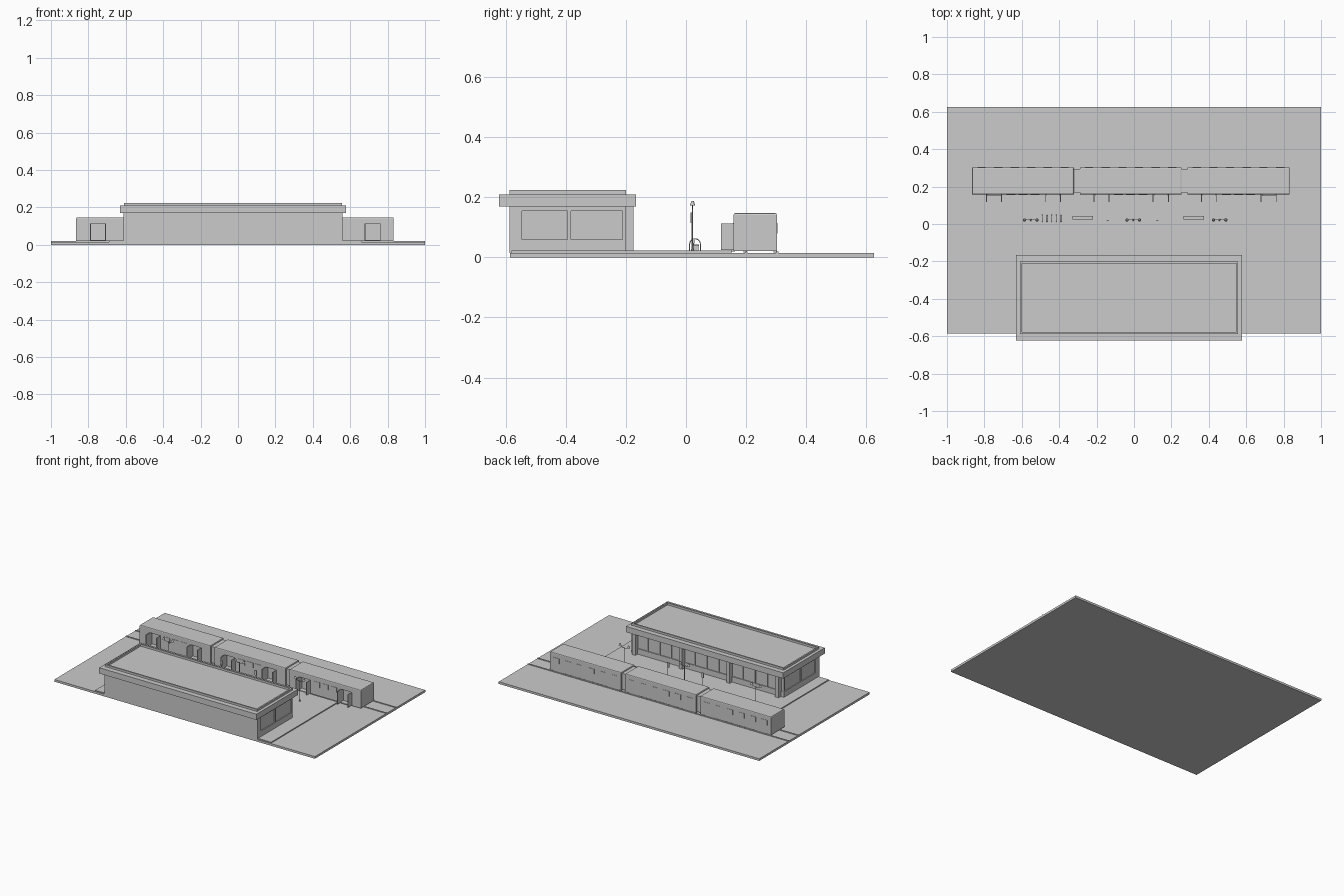
import bpy, bmesh, math
from mathutils import Vector

if "Cube" in bpy.data.objects:
    bpy.data.objects.remove(bpy.data.objects["Cube"])


def box(name, x0, x1, y0, y1, z0, z1):
    bm = bmesh.new()
    bmesh.ops.create_cube(bm, size=1)
    for v in bm.verts:
        v.co = Vector(((x0 + x1) / 2 + v.co.x * (x1 - x0),
                       (y0 + y1) / 2 + v.co.y * (y1 - y0),
                       (z0 + z1) / 2 + v.co.z * (z1 - z0)))
    return finish(name, bm)


def finish(name, bm):
    me = bpy.data.meshes.new(name)
    bm.to_mesh(me)
    bm.free()
    ob = bpy.data.objects.new(name, me)
    bpy.context.collection.objects.link(ob)
    return ob


def cone(name, x, y, z0, z1, r0, r1, n=10):
    bm = bmesh.new()
    bmesh.ops.create_cone(bm, cap_ends=True, segments=n, radius1=r0, radius2=r1, depth=z1 - z0)
    bmesh.ops.translate(bm, verts=bm.verts, vec=(x, y, (z0 + z1) / 2))
    return finish(name, bm)


def tube(name, pts, r):
    cu = bpy.data.curves.new(name, 'CURVE')
    cu.dimensions = '3D'
    cu.bevel_depth = r
    cu.bevel_resolution = 1
    cu.use_fill_caps = True
    sp = cu.splines.new('POLY')
    sp.points.add(len(pts) - 1)
    for p, c in zip(sp.points, pts):
        p.co = (*c, 1)
    ob = bpy.data.objects.new(name, cu)
    bpy.context.collection.objects.link(ob)


# Ground, platform and rails
box("ground", -1, 1, -0.585, 0.625, 0, 0.015)
box("platform", -0.69, 0.66, -0.58, 0.152, 0.012, 0.022)
for y in (0.2, 0.304):
    box("rail", -1, 1, y - 0.004, y + 0.004, 0.014, 0.019)

# Station hall: core, front wall, plinth and glazing frame
BX0, BX1, BY0, BY1 = -0.612, 0.56, -0.587, -0.2
box("hall_core", BX0 + 0.006, BX1 - 0.006, BY0 + 0.004, BY1 - 0.006, 0.015, 0.172)
box("hall_front_wall", BX0, BX1, BY0, BY0 + 0.03, 0.015, 0.172)
box("hall_plinth", BX0, BX1, BY0, BY1, 0.015, 0.06)
box("hall_lintel", BX0, BX1, BY0, BY1, 0.155, 0.172)
for x0, x1 in ((BX0, BX0 + 0.01), (BX1 - 0.01, BX1)):
    for y in (-0.557, -0.395, BY1 - 0.012):
        box("end_mullion", x0, x1, y, y + 0.012, 0.05, 0.16)

# Platform-side columns and window mullions
cols = (-0.575, -0.2, 0.165, 0.525)
for c in cols:
    box("column", c - 0.013, c + 0.013, BY1 - 0.01, -0.175, 0.02, 0.172)
for a, b in zip(cols, cols[1:]):
    for k in (1, 2, 3):
        x = a + (b - a) * k / 4
        box("window_mullion", x - 0.004, x + 0.004, BY1 - 0.01, BY1, 0.05, 0.16)

# Overhanging roof slab with thin parapet rim
box("roof_slab", -0.63, 0.577, -0.622, -0.166, 0.17, 0.21)
RX0, RX1 = -0.61, 0.557
for y in (BY0, BY1 - 0.01):
    box("parapet_long", RX0, RX1, y, y + 0.01, 0.205, 0.224)
for x in (RX0, RX1 - 0.01):
    box("parapet_end", x, x + 0.01, BY0, BY1, 0.205, 0.2235)

# Train cars with door openings, open door leaves and windows
TY0, TY1 = 0.158, 0.303
cars = ((-0.865, -0.322), (-0.29, 0.255), (0.285, 0.832))
for x0, x1 in cars:
    car = box("train_car", x0, x1, TY0, TY1, 0.021, 0.147)
    bev = car.modifiers.new("roof_edges", 'BEVEL')
    bev.width, bev.segments, bev.limit_method = 0.006, 2, 'WEIGHT'
    w = car.data.attributes.new("bevel_weight_edge", 'FLOAT', 'EDGE')
    for e in car.data.edges:
        if all(car.data.vertices[i].co.z > 0.1 for i in e.vertices):
            w.data[e.index].value = 1
    for d in (x0 + 0.117, x1 - 0.112):
        cut = box("door_cutter", d - 0.04, d + 0.04, TY0 - 0.02, TY0 + 0.025, 0.026, 0.113)
        cut.hide_render = True
        cut.hide_set(True)
        bo = car.modifiers.new("door_opening", 'BOOLEAN')
        bo.operation, bo.object, bo.solver = 'DIFFERENCE', cut, 'EXACT'
        for s in (-1, 1):
            xa, xb = sorted((d + s * 0.038, d + s * 0.043))
            box("door_leaf", xa, xb, 0.117, TY0 + 0.003, 0.024, 0.113)
        box("door_step", d - 0.036, d + 0.036, TY0 - 0.008, TY0 + 0.005, 0.02, 0.026)
    for k in range(6):
        x = x0 + 0.05 + k * (x1 - x0 - 0.1) / 5
        box("rear_window", x - 0.022, x + 0.022, TY1 - 0.004, TY1 + 0.002, 0.08, 0.115)
    for k in (-1, 0, 1):
        x = (x0 + x1) / 2 + k * 0.065
        box("front_window", x - 0.024, x + 0.024, TY0 - 0.002, TY0 + 0.004, 0.08, 0.115)
    for xw in (x0 + 0.07, x1 - 0.07):
        for y in (0.2, 0.3):
            box("bogie", xw - 0.035, xw + 0.035, y - 0.008, y + 0.003, 0.016, 0.024)

# Bellows between cars
for a, b in zip(cars, cars[1:]):
    box("car_bellows", a[1] - 0.005, b[0] + 0.005, 0.168, 0.294, 0.026, 0.138)

# Double-headed platform lamps
for x in (-0.552, -0.004, 0.458):
    cone("lamp_base", x, 0.022, 0.02, 0.03, 0.006, 0.004)
    cone("lamp_pole", x, 0.022, 0.02, 0.17, 0.0022, 0.0018, 8)
    tube("lamp_arm", [(x - 0.033, 0.022, 0.18), (x - 0.028, 0.022, 0.168), (x, 0.022, 0.163),
                      (x + 0.028, 0.022, 0.168), (x + 0.033, 0.022, 0.18)], 0.0018)
    for s in (-1, 1):
        cone("lamp_head", x + s * 0.033, 0.022, 0.172, 0.187, 0.009, 0.004)

# Sign posts
for x in (-0.14, 0.125):
    cone("sign_post", x, 0.02, 0.02, 0.15, 0.002, 0.002, 8)
    box("sign_panel", x - 0.007, x + 0.007, 0.015, 0.019, 0.115, 0.15)

# Benches
for x in (-0.275, 0.32):
    box("bench_seat", x - 0.055, x + 0.055, 0.024, 0.044, 0.038, 0.042)
    box("bench_back", x - 0.055, x + 0.055, 0.024, 0.028, 0.046, 0.062)
    for s in (-1, 1):
        box("bench_leg", x + s * 0.045 - 0.003, x + s * 0.045 + 0.003, 0.025, 0.042, 0.02, 0.04)
        box("bench_back_post", x + s * 0.045 - 0.002, x + s * 0.045 + 0.002, 0.024, 0.027, 0.04, 0.05)

# Bicycle hoops
for k in range(5):
    x = -0.49 + k * 0.025
    arc = [(x, 0.03 - 0.018 * math.cos(t * math.pi / 8), 0.044 + 0.018 * math.sin(t * math.pi / 8))
           for t in range(9)]
    tube("bike_hoop", [(x, 0.012, 0.02)] + arc + [(x, 0.048, 0.02)], 0.0018)
